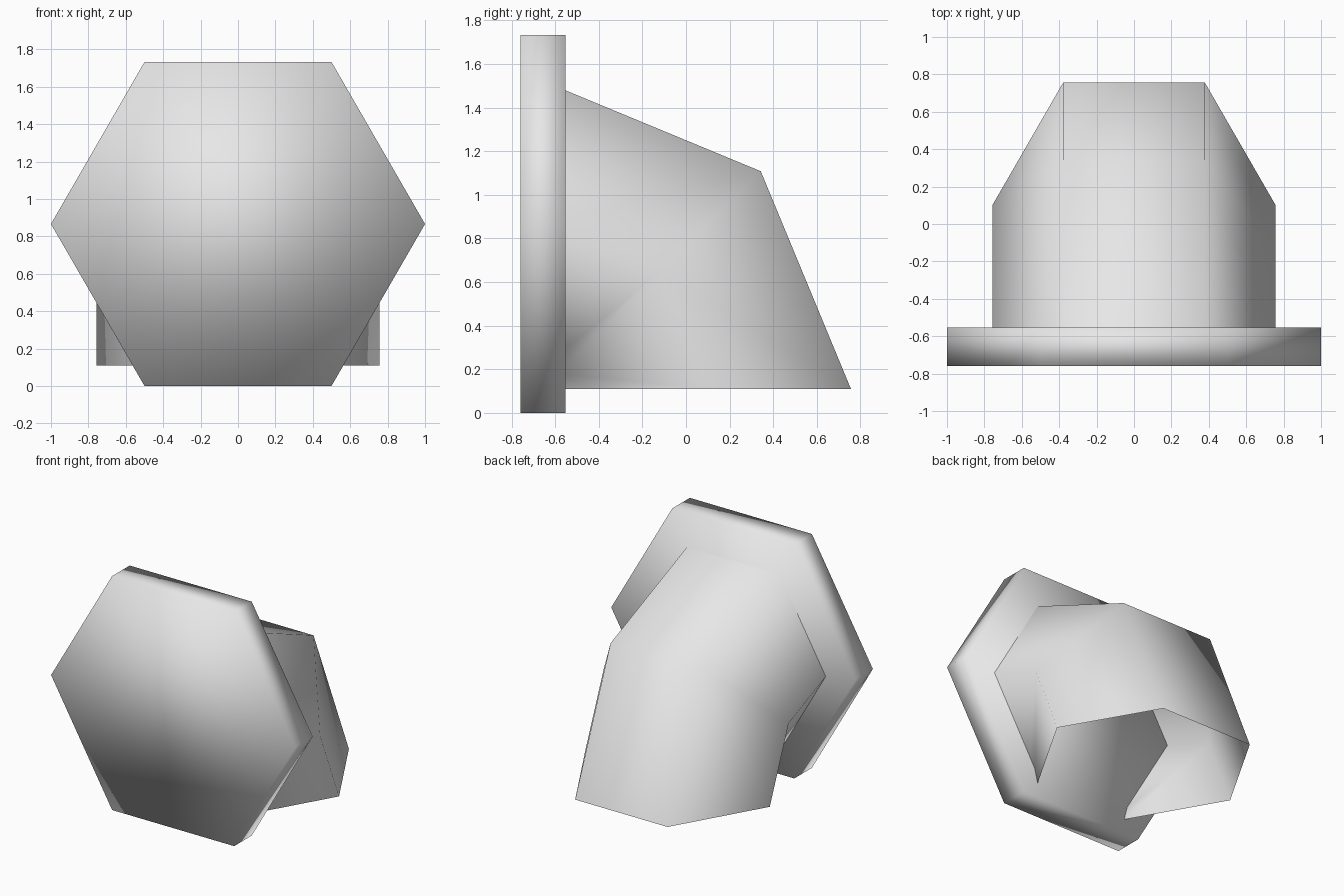
import bpy, bmesh
from math import sin, cos, pi, radians

cube = bpy.data.objects.get("Cube")
if cube:
    bpy.data.objects.remove(cube)

SIDES = 6
CENTRE_Z = sin(pi / 3)      # plate rests on one flat side
PLATE_Y = -0.656            # middle of the plate
PLATE_DEPTH = 0.205
PIPE_R = 0.757              # pipe radius and bend radius are equal

grey = bpy.data.materials.new("plain_grey")
grey.use_nodes = True
colour = (0.8, 0.8, 0.8, 1)
grey.diffuse_color = colour
grey.node_tree.nodes["Principled BSDF"].inputs["Base Color"].default_value = colour


def hexagon(radius):
    """Corners of a hexagon with flat top and bottom."""
    return [(radius * cos(i * 2 * pi / SIDES), radius * sin(i * 2 * pi / SIDES))
            for i in range(SIDES)]


def loft(name, rings, capped):
    """Skin a list of rings of points into one smooth object."""
    bm = bmesh.new()
    loops = [[bm.verts.new(p) for p in ring] for ring in rings]
    for a, b in zip(loops, loops[1:]):
        for i in range(SIDES):
            j = (i + 1) % SIDES
            bm.faces.new((a[i], a[j], b[j], b[i]))
    if capped:
        bm.faces.new(loops[0][::-1])
        bm.faces.new(loops[-1])
    bmesh.ops.recalc_face_normals(bm, faces=bm.faces)
    for face in bm.faces:
        face.smooth = True
    mesh = bpy.data.meshes.new(name)
    bm.to_mesh(mesh)
    bm.free()
    mesh.materials.append(grey)
    obj = bpy.data.objects.new(name, mesh)
    bpy.context.collection.objects.link(obj)
    return obj


# Solid hexagonal plate at the front
loft("end_plate",
     [[(x, PLATE_Y + s * PLATE_DEPTH / 2, CENTRE_Z + z) for x, z in hexagon(1)]
      for s in (-1, 1)], True)


# Open elbow: hexagon swept a quarter turn from the plate down to the mouth
def bend_ring(angle):
    pivot_z = CENTRE_Z - PIPE_R
    return [(x, PLATE_Y + (PIPE_R + r) * sin(angle), pivot_z + (PIPE_R + r) * cos(angle))
            for x, r in hexagon(PIPE_R)]


elbow = loft("elbow_pipe", [bend_ring(radians(a)) for a in (0, 45, 90)], False)

# Make the open skin face outward
top_face = max(elbow.data.polygons, key=lambda f: f.center.z)
if top_face.normal.z < 0:
    elbow.data.flip_normals()
